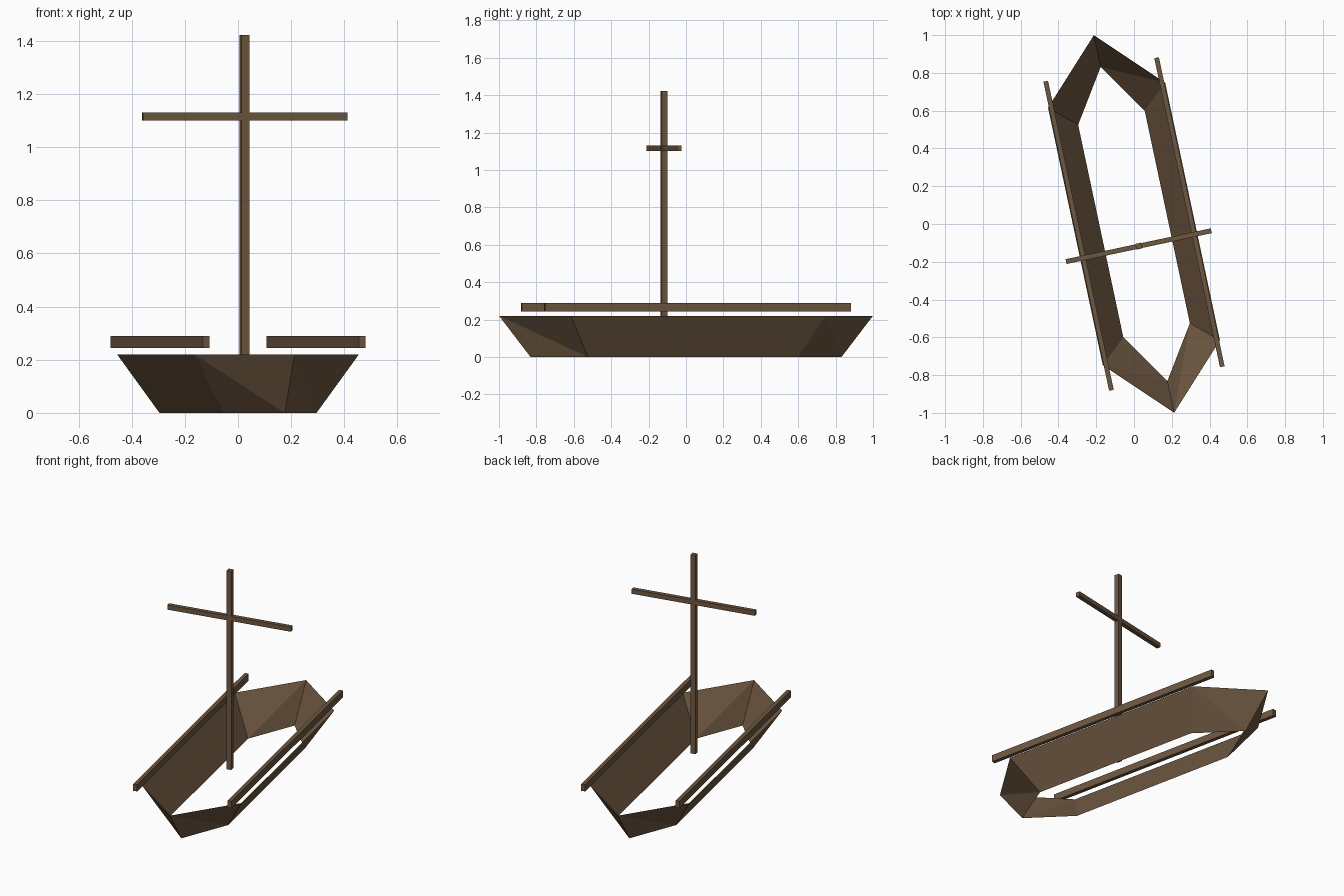
import bpy, bmesh
from math import radians
from mathutils import Matrix, Vector

cube = bpy.data.objects.get("Cube")
if cube:
    bpy.data.objects.remove(cube, do_unlink=True)

wood = bpy.data.materials.new("brown wood")
wood.use_nodes = True
colour = (0.155, 0.095, 0.053, 1)
wood.diffuse_color = colour
wood.node_tree.nodes["Principled BSDF"].inputs["Base Color"].default_value = colour

# The boat is modelled along y, then turned about z
TURN = Matrix.Rotation(radians(12), 4, "Z")


def finish(name, bm):
    bm.transform(TURN)
    mesh = bpy.data.meshes.new(name)
    bm.to_mesh(mesh)
    bm.free()
    mesh.materials.append(wood)
    obj = bpy.data.objects.new(name, mesh)
    bpy.context.collection.objects.link(obj)
    return obj


def beam(name, centre, size):
    bm = bmesh.new()
    place = Matrix.Translation(Vector(centre)) @ Matrix.Diagonal((*size, 1))
    bmesh.ops.create_cube(bm, size=1, matrix=place)
    return finish(name, bm)


def ring(bm, half_width, side, tip, z):
    outline = [(0, -tip), (half_width, -side), (half_width, side),
               (0, tip), (-half_width, side), (-half_width, -side)]
    return [bm.verts.new((x, y, z)) for x, y in outline]


# Hull: open flared shell between two pointed hexagons
bm = bmesh.new()
keel = ring(bm, 0.18, 0.575, 0.85, 0)
rim = ring(bm, 0.317, 0.697, 1.022, 0.22)
for i in range(6):
    j = (i + 1) % 6
    bm.faces.new((keel[i], keel[j], rim[i]))
    bm.faces.new((keel[j], rim[j], rim[i]))
finish("hull", bm)

# Side rails
for side, x in (("left", 0.3), ("right", -0.3)):
    beam(side + "_rail", (x, 0, 0.267), (0.025, 1.672, 0.045))

# Mast and yard
beam("mast", (0, -0.12, 0.78), (0.031, 0.031, 1.285))
beam("yard", (0, -0.12, 1.115), (0.786, 0.026, 0.03))
